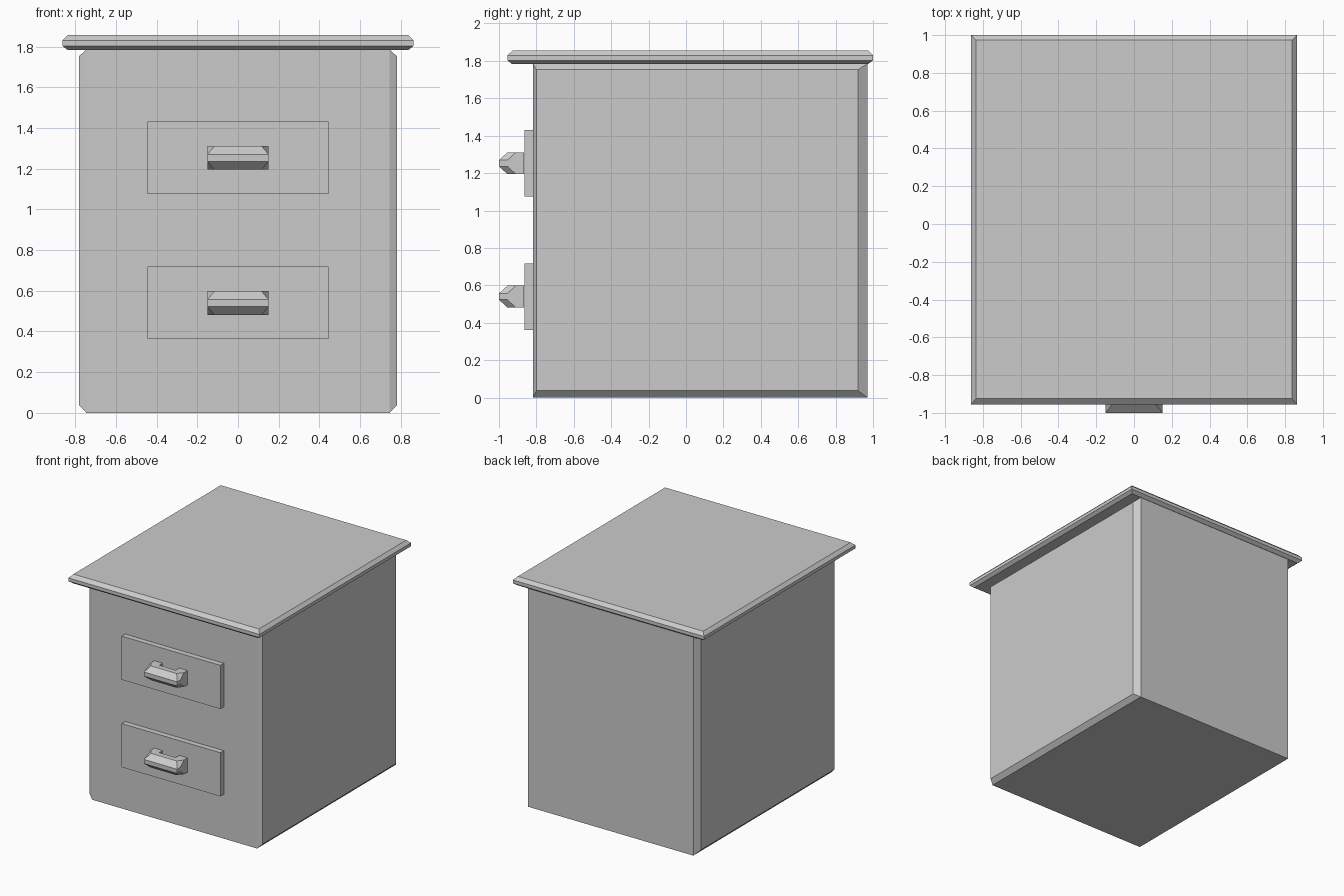
import bpy

if "Cube" in bpy.data.objects:
    bpy.data.objects.remove(bpy.data.objects["Cube"])


def make(name, verts, faces):
    mesh = bpy.data.meshes.new(name)
    mesh.from_pydata(verts, [], faces)
    obj = bpy.data.objects.new(name, mesh)
    bpy.context.collection.objects.link(obj)
    return obj


def stack(name, rings):
    """Skin a list of four-corner rings and cap both ends."""
    verts = [v for r in rings for v in r]
    faces = [(3, 2, 1, 0)]
    for k in range(len(rings) - 1):
        a = 4 * k
        for i in range(4):
            j = (i + 1) % 4
            faces.append((a + i, a + j, a + 4 + j, a + 4 + i))
    e = len(verts) - 4
    faces.append((e, e + 1, e + 2, e + 3))
    return make(name, verts, faces)


def ring_x(x, y0, y1, z0, z1):
    return [(x, y0, z0), (x, y1, z0), (x, y1, z1), (x, y0, z1)]


def ring_z(z, x, y0, y1):
    return [(-x, y0, z), (x, y0, z), (x, y1, z), (-x, y1, z)]


# Cabinet body with chamfered left and right sides
outer = (-0.818, 0.97, 0.0, 1.785)
inner = (-0.80, 0.92, 0.037, 1.753)
stack("cabinet_body", [ring_x(-0.78, *inner), ring_x(-0.745, *outer),
                       ring_x(0.745, *outer), ring_x(0.78, *inner)])

# Top slab with chamfered upper and lower rims
stack("top_slab", [ring_z(1.783, 0.837, -0.93, 0.973),
                   ring_z(1.803, 0.862, -0.955, 1.0),
                   ring_z(1.83, 0.862, -0.955, 1.0),
                   ring_z(1.856, 0.837, -0.925, 0.973)])

# One quarter of a handle, mirrored across x and z
quarter = dict(
    A=(0.15, -1, 0.017), A0=(0.15, -1, 0), M=(0, -1, 0.017), M0=(0, -1, 0),
    B=(0.115, -0.955, 0.058), N=(0, -0.955, 0.058),
    C=(0.15, -0.91, 0.058), D=(0.15, -0.955, 0.017),
    E=(0.15, -0.865, 0.058), E0=(0.15, -0.865, 0),
    F=(0.075, -0.865, 0.058), F0=(0.075, -0.865, 0),
    G=(0.075, -0.91, 0.058), G0=(0.075, -0.91, 0),
    P=(0, -0.91, 0.058), P0=(0, -0.91, 0))
keys = list(quarter)
loops = ["M0 A0 A M", "M A B N", "A D C B", "A0 E0 E C D A",
         "N B C E F G P", "G F F0 G0", "P G G0 P0"]
handle_faces = [[keys.index(k) for k in s.split()] for s in loops]

for label, z in (("lower", 0.54), ("upper", 1.253)):
    # Drawer front
    stack(label + "_drawer_front",
          [ring_x(x, -0.863, -0.81, z - 0.178, z + 0.178) for x in (-0.445, 0.445)])
    # Drawer handle
    handle = make(label + "_handle", list(quarter.values()), handle_faces)
    handle.location.z = z
    mirror = handle.modifiers.new("mirror", 'MIRROR')
    mirror.use_axis = (True, False, True)
